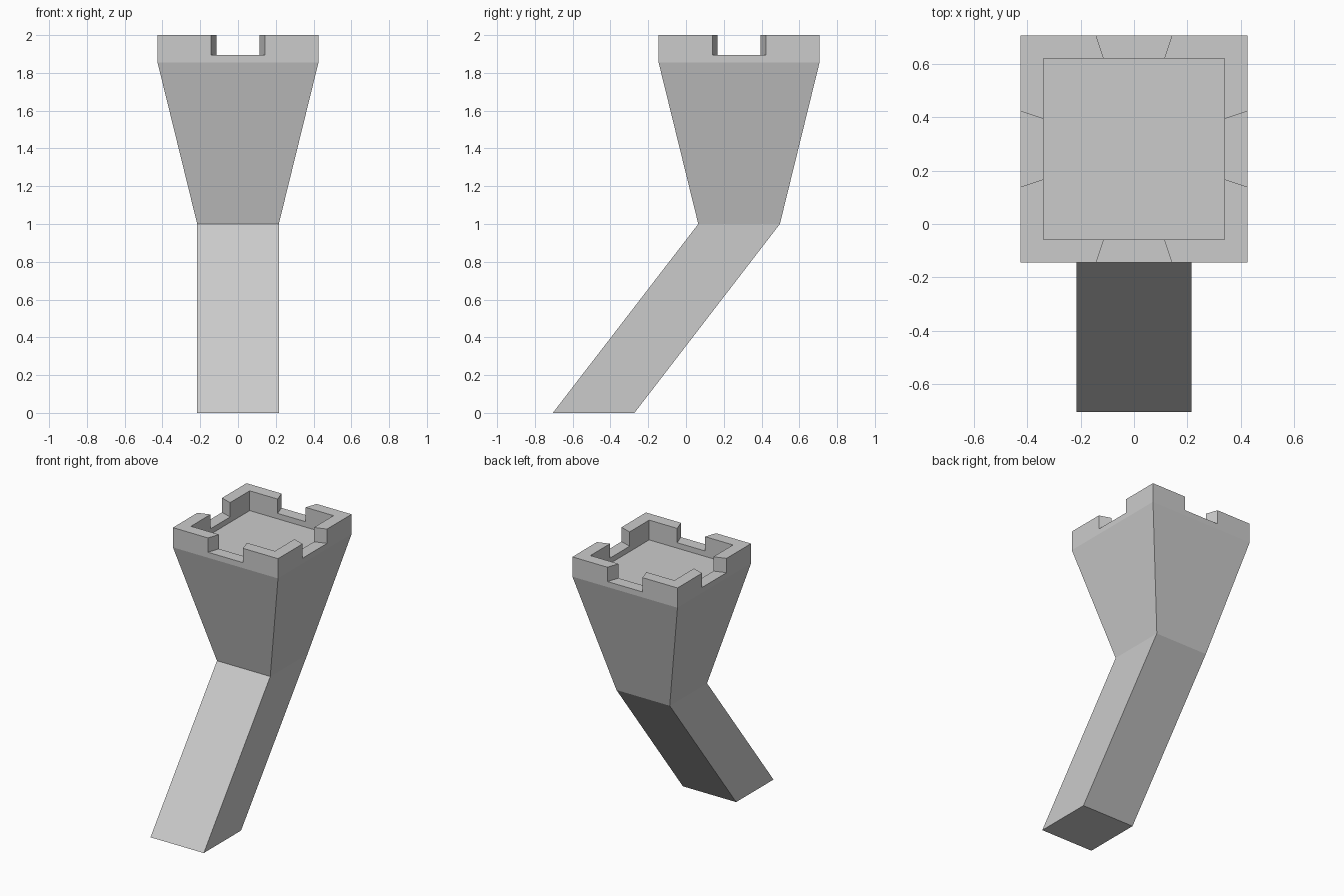
import bpy, bmesh

if "Cube" in bpy.data.objects:
    bpy.data.objects.remove(bpy.data.objects["Cube"])

bm = bmesh.new()


def ring(half, cy, z):
    """Square loop of 12 points, each side split into thirds."""
    t = half / 3
    pts = []
    for s in (-half, -t, t):
        pts.append((s, -half))
    pts += [(-y, x) for x, y in pts[:3]]
    pts += [(-x, -y) for x, y in pts[:6]]
    return [bm.verts.new((x, y + cy, z)) for x, y in pts]


def bridge(a, b):
    """Join two rings with quads, returned in order."""
    n = len(a)
    return [bm.faces.new((a[i], a[(i + 1) % n], b[(i + 1) % n], b[i])) for i in range(n)]


# Leaning shaft, flared head, rim, then down inside to the floor
TOP_Y = 0.281
sections = [
    (0.216, -0.489, 0.0),
    (0.216, 0.281, 1.0),
    (0.426, TOP_Y, 1.855),
    (0.426, TOP_Y, 1.895),
    (0.340, TOP_Y, 1.895),
    (0.340, TOP_Y, 1.855),
]
rings = [ring(*s) for s in sections]
bands = [bridge(a, b) for a, b in zip(rings, rings[1:])]
bm.faces.new(rings[0][::-1])
bm.faces.new(rings[-1])

# Corner battlements: raise the rim except the middle third of each side
raised = [f for i, f in enumerate(bands[3]) if i % 3 != 1]
out = bmesh.ops.extrude_face_region(bm, geom=raised)
top_verts = [g for g in out["geom"] if isinstance(g, bmesh.types.BMVert)]
bmesh.ops.translate(bm, verts=top_verts, vec=(0, 0, 0.105))
left = [f for f in raised if f.is_valid]
if left:
    bmesh.ops.delete(bm, geom=left, context="FACES_ONLY")

# Clean up flat seams
bmesh.ops.dissolve_limit(bm, angle_limit=0.01, verts=bm.verts[:], edges=bm.edges[:])
bmesh.ops.recalc_face_normals(bm, faces=bm.faces[:])

mesh = bpy.data.meshes.new("bent_tower")
bm.to_mesh(mesh)
bm.free()
bpy.context.collection.objects.link(bpy.data.objects.new("bent_tower", mesh))
